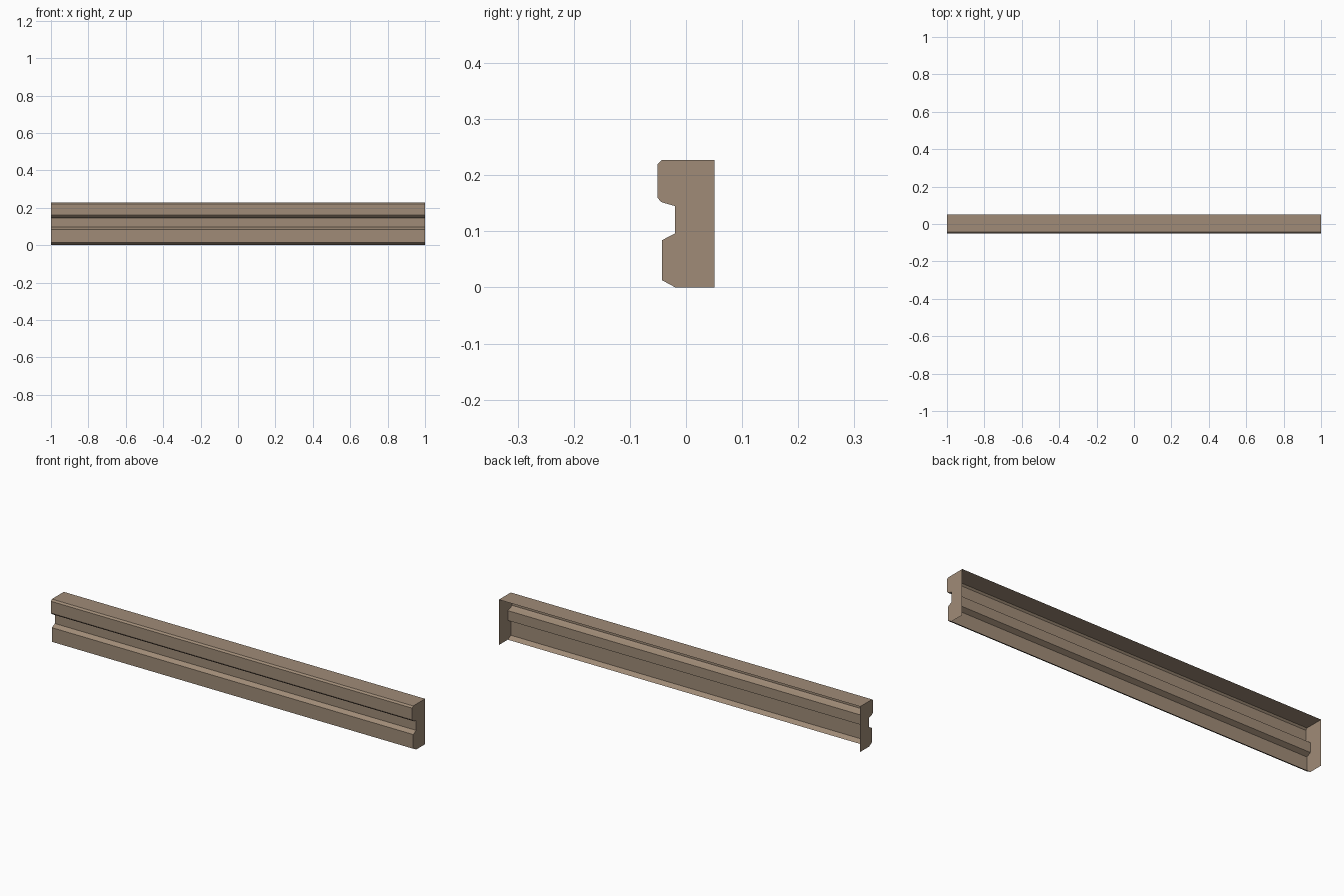
import bpy, bmesh

if "Cube" in bpy.data.objects:
    bpy.data.objects.remove(bpy.data.objects["Cube"])

# Moulding cross-section (y, z), from top back edge, down the front, to the bottom lip
PROFILE = [(0.051, 0.227), (-0.043, 0.227), (-0.051, 0.219), (-0.051, 0.160),
           (-0.044, 0.152), (-0.020, 0.145), (-0.020, 0.096), (-0.043, 0.084),
           (-0.043, 0.013), (-0.019, 0.0)]
BACK_FOOT = (0.051, 0.0)   # closes the end caps only; back and underside stay open

stone = bpy.data.materials.new("warm_stone")
stone.diffuse_color = (0.35, 0.26, 0.185, 1)
stone.use_nodes = True
stone.node_tree.nodes["Principled BSDF"].inputs["Base Color"].default_value = stone.diffuse_color

bm = bmesh.new()
ends = []
for x in (-1, 1):
    ends.append([bm.verts.new((x, y, z)) for y, z in PROFILE + [BACK_FOOT]])
left, right = ends

# Front and top shell
for i in range(len(PROFILE) - 1):
    bm.faces.new((left[i], left[i + 1], right[i + 1], right[i]))

# End caps
bm.faces.new(left[::-1])
bm.faces.new(right)
bmesh.ops.recalc_face_normals(bm, faces=bm.faces)
bm.normal_update()
# Make sure the shell faces outward (top face up)
if max(bm.faces, key=lambda f: f.calc_center_median().z).normal.z < 0:
    bmesh.ops.reverse_faces(bm, faces=bm.faces)

mesh = bpy.data.meshes.new("cornice_moulding")
bm.to_mesh(mesh)
bm.free()
mesh.materials.append(stone)
bpy.context.collection.objects.link(bpy.data.objects.new("cornice_moulding", mesh))
